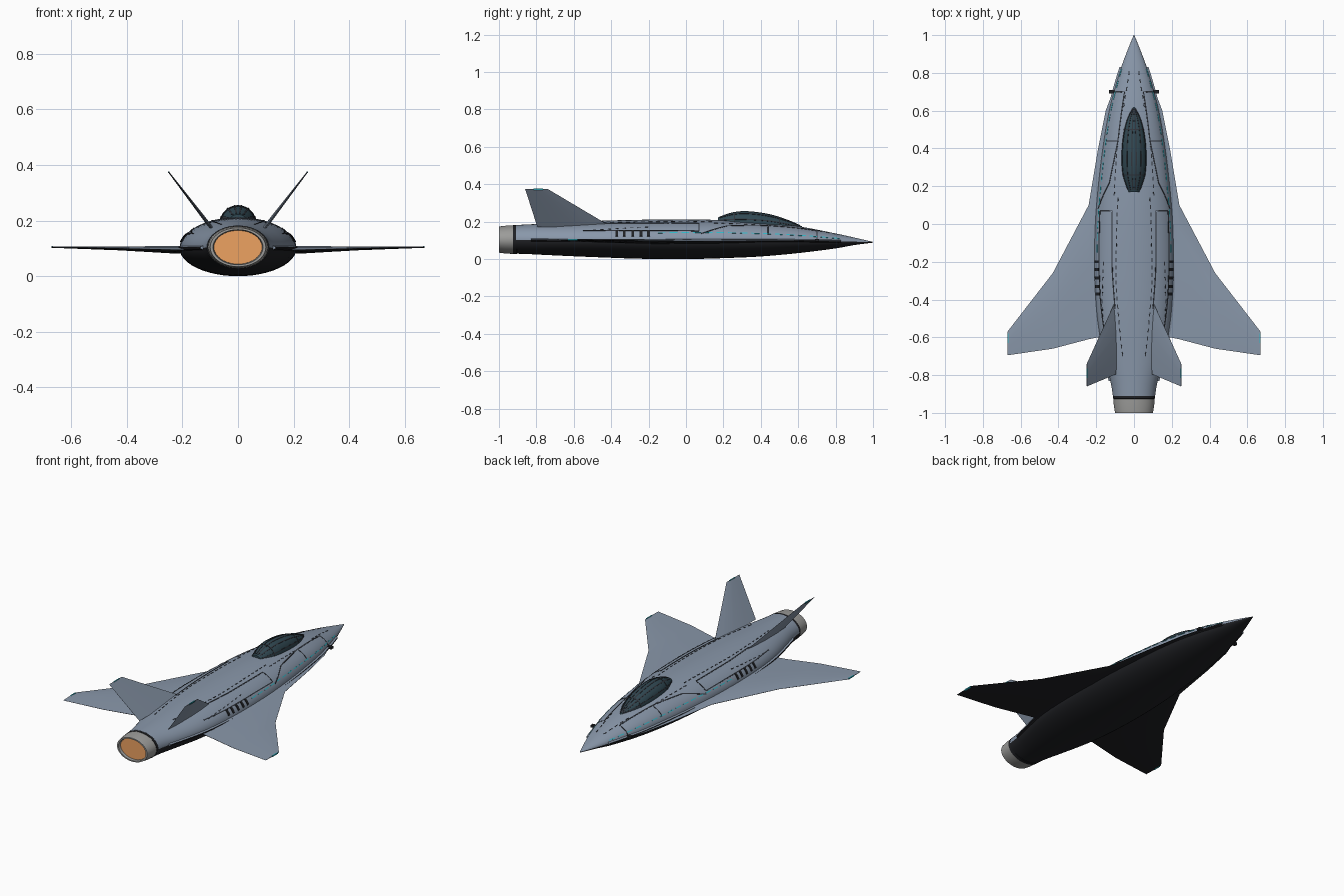
import bpy, bmesh, math
from mathutils import Vector

if "Cube" in bpy.data.objects:
    bpy.data.objects.remove(bpy.data.objects["Cube"])


def material(name, rgb):
    m = bpy.data.materials.new(name)
    m.diffuse_color = (*rgb, 1)
    m.use_nodes = True
    m.node_tree.nodes["Principled BSDF"].inputs["Base Color"].default_value = m.diffuse_color
    return m


BLUE = material("blue_grey", (0.25, 0.31, 0.40))
DARK = material("dark_belly", (0.014, 0.015, 0.018))
LINE = material("panel_line", (0.03, 0.035, 0.045))
GLASS = material("canopy_glass", (0.03, 0.065, 0.085))
METAL = material("nozzle_metal", (0.33, 0.33, 0.32))
GLOW = material("engine_glow", (0.85, 0.36, 0.12))
CYAN = material("cyan_light", (0.03, 0.5, 0.6))


def loft(name, groups, mats, pick=lambda j: 0, mirror=False, caps=True, angle=35):
    """Skin one or more groups of rings into a single object."""
    bm = bmesh.new()
    for rings in groups:
        vs = [[bm.verts.new(p) for p in r] for r in rings]
        n = len(vs[0])
        for a, b in zip(vs, vs[1:]):
            for j in range(n):
                k = (j + 1) % n
                bm.faces.new((a[j], a[k], b[k], b[j])).material_index = pick(j)
        if caps:
            bm.faces.new(vs[0])
            bm.faces.new(vs[-1])
    bmesh.ops.recalc_face_normals(bm, faces=bm.faces)
    me = bpy.data.meshes.new(name)
    bm.to_mesh(me)
    bm.free()
    ob = bpy.data.objects.new(name, me)
    bpy.context.collection.objects.link(ob)
    for m in mats:
        me.materials.append(m)
    if mirror:
        ob.modifiers.new("Mirror", 'MIRROR').use_mirror_merge = False
    bpy.context.view_layer.objects.active = ob
    ob.select_set(True)
    bpy.ops.object.shade_smooth_by_angle(angle=math.radians(angle))
    ob.select_set(False)
    return ob


# Stations: y, half width, widest z, top z, bottom z
BODY = [(1, .002, .09, .092, .088), (.9, .042, .093, .115, .075), (.8, .078, .095, .137, .057),
        (.6, .132, .098, .175, .032), (.4, .166, .1, .196, .014), (.2, .19, .1, .208, .005),
        (0, .206, .1, .212, 0), (-.25, .21, .1, .21, .002), (-.45, .2, .1, .205, .009),
        (-.6, .18, .1, .198, .015), (-.75, .146, .101, .19, .022), (-.85, .121, .102, .185, .027),
        (-.91, .112, .103, .182, .029)]
CANOPY = [(.62, .003, .17, .175, .16), (.55, .038, .175, .206, .16), (.45, .06, .185, .238, .17),
          (.33, .066, .19, .255, .17), (.25, .058, .193, .249, .17), (.17, .03, .2, .222, .18)]


def station(st, y):
    """Smooth interpolation between stations."""
    i = next((i for i in range(len(st) - 2) if y >= st[i + 1][0]), len(st) - 2)
    a, b = st[i], st[i + 1]
    p, q = st[max(i - 1, 0)], st[min(i + 2, len(st) - 1)]
    h = b[0] - a[0]
    t = (y - a[0]) / h
    out = []
    for k in range(1, 5):
        m0 = (b[k] - p[k]) / (b[0] - p[0]) * h
        m1 = (q[k] - a[k]) / (q[0] - a[0]) * h
        out.append((2*t**3 - 3*t*t + 1) * a[k] + (t**3 - 2*t*t + t) * m0
                   + (3*t*t - 2*t**3) * b[k] + (t**3 - t*t) * m1)
    return out


def surf(st, y, th):
    w, zm, zt, zb = station(st, y)
    s = math.sin(th)
    return Vector((w * math.cos(th), y, zm + s * ((zt - zm) if s > 0 else (zm - zb))))


def shell(name, st, count, sides, mats, pick):
    y0, y1 = st[0][0], st[-1][0]
    loft(name, [[[surf(st, y0 + (y1 - y0) * i / count, 2 * math.pi * j / sides)
                  for j in range(sides)] for i in range(count + 1)]], mats, pick)


shell("fuselage", BODY, 60, 48, [BLUE, DARK], lambda j: int(j >= 24))
shell("canopy", CANOPY, 24, 32, [GLASS], lambda j: 0)


def at_x(x, y):
    return y, math.acos(max(-1, min(.999, x / station(BODY, y)[0])))


def at_z(z, y):
    w, zm, zt, zb = station(BODY, y)
    return y, math.asin(max(-1, min(1, (z - zm) / (zt - zm))))


def ribbons(name, st, paths, width, mat, dash=0, mirror=True, lift=.0015):
    """Thin raised strips that follow a shell; paths are (y, angle) points."""
    groups = []
    for path in paths:
        pts = []
        for (ya, ta), (yb, tb) in zip(path, path[1:]):
            n = max(4, int(abs(yb - ya) / .02))
            pts += [(ya + (yb - ya) * i / n, ta + (tb - ta) * i / n) for i in range(n)]
        pts.append(path[-1])
        rings = []
        for i, (y, th) in enumerate(pts):
            p = surf(st, y, th)
            t = surf(st, *pts[min(i + 1, len(pts) - 1)]) - surf(st, *pts[max(i - 1, 0)])
            nrm = (surf(st, y, th + .01) - p).cross(surf(st, y - .002, th) - p)
            nrm = nrm.normalized()
            if nrm.z < 0:
                nrm = -nrm
            s = nrm.cross(t).normalized() * width / 2
            rings.append([p + s + nrm * lift, p - s + nrm * lift, p - s - nrm * .004, p + s - nrm * .004])
        if dash:
            groups += [rings[i:i + dash + 1] for i in range(0, len(rings) - dash, dash + 1)]
        else:
            groups.append(rings)
    loft(name, groups, [mat], mirror=mirror, angle=30)


def top_path(*xy):
    return [at_x(x, y) for x, y in xy]


# Panel lines, dashes, vents and lights on the body
ribbons("panel_lines", BODY, [
    top_path((.12, .70), (.05, .70), (.085, .44), (.15, .44)),
    top_path((.085, .44), (.13, .22), (.19, .08)),
    top_path((.18, .07), (.115, .07), (.115, -.25), (.10, -.45)),
    top_path((.18, .07), (.184, -.1), (.178, -.4), (.16, -.55)),
], .006, LINE)
ribbons("dashed_seams", BODY, [
    top_path((.025, .81), (.055, .62)),
    top_path((.085, .45), (.105, .15)),
    top_path((.085, .14), (.095, -.3), (.06, -.70)),
    top_path((.16, -.2), (.165, -.52)),
], .005, LINE, dash=1)
ribbons("side_vents", BODY, [[at_z(.122, y), at_z(.152, y)] for y in (-.20, -.24, -.285, -.33, -.37)],
        .015, DARK, lift=.003)
ribbons("side_light_strip", BODY, [[at_z(.14, -.15), at_z(.142, .1), at_z(.138, .35),
                                    at_z(.127, .6), at_z(.108, .84)]], .005, CYAN, dash=2)

# Canopy frame
rad = math.radians
ribbons("canopy_frame", CANOPY, [
    *[[(y, rad(a)) for a in range(0, 181, 15)] for y in (.5, .26)],
    *[[(.61, rad(a)), (.18, rad(a))] for a in (20, 55, 80, 100, 125, 160)],
], .006, LINE, mirror=False)


def lens(x, front, back, z, thick, nrm=Vector((0, 0, 1))):
    """Lens-shaped airfoil section: upper side first, then lower."""
    c = Vector((x, 0, z))
    prof = [(0, .06), (.2, .75), (.45, 1), (.75, .6), (1, .06)]
    up = [c + Vector((0, front + (back - front) * f, 0)) + nrm * thick / 2 * h for f, h in prof]
    lo = [c + Vector((0, front + (back - front) * f, 0)) - nrm * thick / 2 * h for f, h in prof]
    return up + lo[::-1]


# Wings with leading-edge extension
loft("wing", [[lens(.09, .76, -.58, .097, .02), lens(.15, .60, -.59, .096, .024),
               lens(.19, .40, -.60, .095, .027), lens(.24, .10, -.61, .095, .026),
               lens(.43, -.26, -.66, .1, .014), lens(.67, -.57, -.695, .104, .004)]],
     [BLUE, DARK], lambda j: int(j >= 4), mirror=True)

# Canted tail fins
n_fin = Vector((.79, 0, -.61))
loft("tail_fin", [[lens(.095, -.40, -.795, .173, .014, n_fin), lens(.25, -.74, -.86, .375, .004, n_fin)]],
     [BLUE], mirror=True)

# Chine rail along each side
rail = []
for i in range(41):
    y = .83 - 1.66 * i / 40
    w, zm = station(BODY, y)[:2]
    rail.append([(w - .012, y, zm + .012), (w + .009, y, zm + .004),
                 (w + .009, y, zm - .003), (w - .012, y, zm - .012)])
loft("chine_rail", [rail], [BLUE, DARK], lambda j: int(j in (1, 2)), mirror=True)


def block(x, y, z, sx, sy, sz):
    return [[(x + a * sx / 2, y + e * sy / 2, z + b * sz / 2)
             for a, b in ((-1, -1), (1, -1), (1, 1), (-1, 1))] for e in (-1, 1)]


# Tip lights and nose sensors
loft("tip_lights", [block(.668, -.605, .104, .006, .05, .007),
                    block(.249, -.79, .373, .005, .05, .006)], [CYAN], mirror=True)
loft("nose_sensor", [block(.118, .7, .1, .03, .02, .014)], [DARK], mirror=True)


def spun(name, profile, mat, caps=False):
    """Elliptical ring body around the engine axis; profile is (y, radius)."""
    loft(name, [[[(r * math.cos(a), y, .104 + .7 * r * math.sin(a))
                  for a in (2 * math.pi * j / 40 for j in range(40))] for y, r in profile]],
         [mat], caps=caps)


# Engine nozzle
spun("nozzle_collar", [(-.90, .10), (-.905, .111), (-.925, .111), (-.926, .10)], DARK)
spun("nozzle", [(-.92, .10), (-.922, .109), (-.96, .107), (-1, .1), (-1, .09), (-.975, .086), (-.93, .08)], METAL)
spun("engine_glow", [(-.985, .0865), (-.95, .07), (-.93, .056), (-.928, .002)], GLOW, True)
